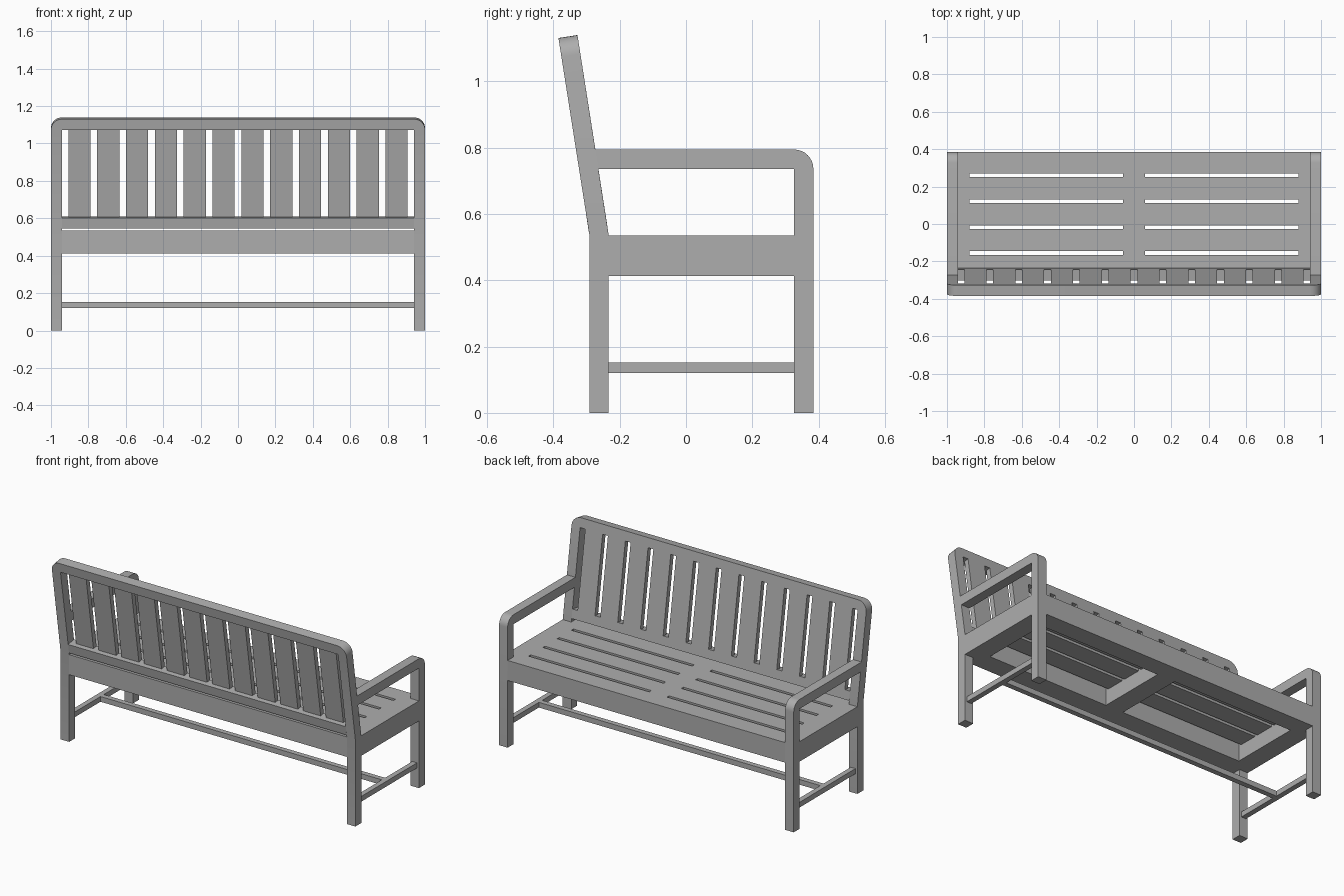
import bpy, bmesh, math
from mathutils import Vector, Matrix

cube = bpy.data.objects.get("Cube")
if cube:
    bpy.data.objects.remove(cube, do_unlink=True)

GREY = (0.42, 0.42, 0.42, 1)
mat = bpy.data.materials.new("bench_grey")
mat.use_nodes = True
mat.diffuse_color = GREY
bsdf = next(n for n in mat.node_tree.nodes if n.type == "BSDF_PRINCIPLED")
bsdf.inputs["Base Color"].default_value = GREY

# Shared dimensions
W = 0.058                     # post thickness
BACK, FRONT = -0.291, 0.384   # outer faces in y
BACK_IN, FRONT_IN = BACK + W, FRONT - W
INNER = 1 - W                 # inner face of the posts in x
SEAT_LOW, SEAT_TOP = 0.412, 0.535
TILT = math.radians(8.9)


def finish(name, bm):
    bmesh.ops.recalc_face_normals(bm, faces=bm.faces)
    mesh = bpy.data.meshes.new(name)
    bm.to_mesh(mesh)
    bm.free()
    mesh.materials.append(mat)
    obj = bpy.data.objects.new(name, mesh)
    bpy.context.collection.objects.link(obj)
    bpy.ops.object.select_all(action="DESELECT")
    obj.select_set(True)
    bpy.context.view_layer.objects.active = obj
    bpy.ops.object.shade_smooth_by_angle(angle=math.radians(30))
    return obj


def add_box(bm, x, y, z):
    verts = bmesh.ops.create_cube(bm, size=1)["verts"]
    for v in verts:
        v.co = [lo + (c + 0.5) * (hi - lo) for c, (lo, hi) in zip(v.co, (x, y, z))]


def add_prism(bm, points, offset):
    face = bm.faces.new([bm.verts.new(p) for p in points])
    new = bmesh.ops.extrude_face_region(bm, geom=[face])["geom"]
    bmesh.ops.translate(bm, vec=offset, verts=[g for g in new if isinstance(g, bmesh.types.BMVert)])


def arc(cx, cy, r, start, steps=8):
    angles = [math.radians(start + 90 * i / steps) for i in range(steps + 1)]
    return [(cx + r * math.cos(a), cy + r * math.sin(a)) for a in angles]


def lean(bm):
    """Tip everything above the seat backwards about the bend in the posts."""
    pivot = Vector((0, (BACK + BACK_IN) / 2, SEAT_TOP))
    above = [v for v in bm.verts if v.co.z > SEAT_TOP + 0.001]
    bmesh.ops.rotate(bm, verts=above, cent=pivot, matrix=Matrix.Rotation(TILT, 3, "X"))


# Back posts and top rail as one bent frame with rounded shoulders
top, radius = 1.142, 0.058
outline = [(INNER, 0), (1, 0)] + arc(1 - radius, top - radius, radius, 0)
outline += arc(radius - 1, top - radius, radius, 90)
outline += [(-1, 0), (-INNER, 0), (-INNER, top - W), (INNER, top - W)]
bm = bmesh.new()
add_prism(bm, [(x, BACK, z) for x, z in outline], (0, W, 0))
bmesh.ops.bisect_plane(bm, geom=bm.verts[:] + bm.edges[:] + bm.faces[:],
                       plane_co=(0, 0, SEAT_TOP), plane_no=(0, 0, 1))
lean(bm)
finish("back_frame", bm)

# Lower rail of the backrest
rail_low, rail_top = 0.551, 0.607
bm = bmesh.new()
add_box(bm, (-INNER, INNER), (BACK, BACK_IN), (rail_low, rail_top))
lean(bm)
finish("back_lower_rail", bm)

# Upright slats, flush with the sitting side of the frame
bm = bmesh.new()
for i in range(12):
    cx = (i - 5.5) * 0.1542
    add_box(bm, (cx - 0.059, cx + 0.059), (BACK_IN - 0.03, BACK_IN), (rail_top, top - W))
lean(bm)
finish("back_slats", bm)

# Front legs running into the armrests over a rounded corner
arm_top, arm_low = 0.794, 0.736
profile = [(FRONT_IN, 0), (FRONT, 0)] + arc(FRONT - W, arm_top - W, W, 0)
profile += [(-0.285, arm_top), (-0.275, arm_low), (FRONT_IN, arm_low)]
for side, x in (("left", INNER), ("right", -1)):
    bm = bmesh.new()
    add_prism(bm, [(x, y, z) for y, z in profile], (W, 0, 0))
    finish(side + "_front_leg_and_armrest", bm)

# Seat: one block on a grid, with long slots and two hollows underneath
slots = [-0.155, -0.018, 0.121, 0.26]
ys = [BACK, BACK_IN] + [s + d for s in slots for d in (-0.01, 0.01)] + [FRONT_IN, FRONT]
xs = [-1, -INNER, -0.88, -0.06, 0.06, 0.88, INNER, 1]
zs = [SEAT_LOW, 0.505, SEAT_TOP]


def filled(i, j, k):
    if not (0 <= i < len(xs) - 1 and 0 <= j < len(ys) - 1 and 0 <= k < len(zs) - 1):
        return False
    if i in (0, 6) and j in (0, len(ys) - 2):
        return False          # corner notches for the posts
    if i in (2, 4):
        slot = j in (2, 4, 6, 8)
        hollow = k == 0 and 2 <= j <= 8
        return not (slot or hollow)
    return True


bm = bmesh.new()
corners = {}


def corner(idx):
    if idx not in corners:
        corners[idx] = bm.verts.new((xs[idx[0]], ys[idx[1]], zs[idx[2]]))
    return corners[idx]


for i in range(len(xs) - 1):
    for j in range(len(ys) - 1):
        for k in range(len(zs) - 1):
            if not filled(i, j, k):
                continue
            for axis in range(3):
                for step in (0, 1):
                    near = [i, j, k]
                    near[axis] += 2 * step - 1
                    if filled(*near):
                        continue
                    quad = []
                    for a, b in ((0, 0), (1, 0), (1, 1), (0, 1)):
                        idx = [i, j, k]
                        idx[axis] += step
                        idx[(axis + 1) % 3] += a
                        idx[(axis + 2) % 3] += b
                        quad.append(corner(tuple(idx)))
                    bm.faces.new(quad)
finish("seat", bm)

# Stretchers between the legs
low, high, half = 0.12, 0.152, 0.016
mid_x, mid_y = 1 - W / 2, (BACK + FRONT) / 2
for side, s in (("left", 1), ("right", -1)):
    bm = bmesh.new()
    add_box(bm, (s * mid_x - half, s * mid_x + half), (BACK_IN, FRONT_IN), (low, high))
    finish(side + "_stretcher", bm)
bm = bmesh.new()
add_box(bm, (half - mid_x, mid_x - half), (mid_y - half, mid_y + half), (low, high))
finish("long_stretcher", bm)
